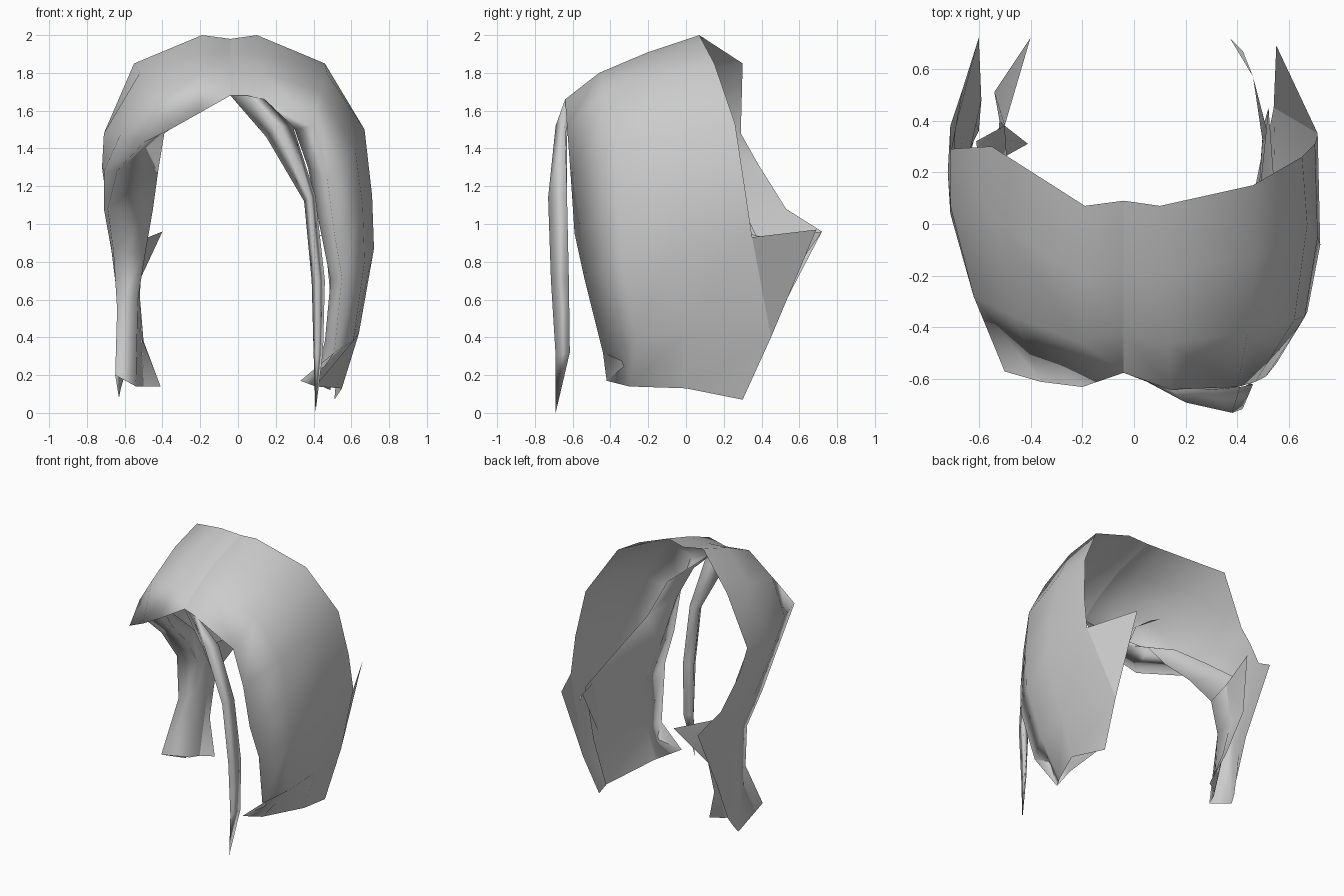
import bpy, bmesh

cube = bpy.data.objects.get("Cube")
if cube:
    bpy.data.objects.remove(cube, do_unlink=True)

# One plain grey for everything
GREY = (0.6, 0.6, 0.6, 1.0)
mat = bpy.data.materials.new("plain grey")
mat.use_nodes = True
mat.diffuse_color = GREY
bsdf = mat.node_tree.nodes["Principled BSDF"]
bsdf.inputs["Base Color"].default_value = GREY
bsdf.inputs["Roughness"].default_value = 0.8


def patch(name, rows, flip=False):
    """Skin a grid of points; repeated points collapse to triangles."""
    bm = bmesh.new()
    grid = [[bm.verts.new(p) for p in row] for row in rows]
    for a, b in zip(grid, grid[1:]):
        for j in range(len(a) - 1):
            f = [a[j], a[j + 1], b[j + 1], b[j]]
            bm.faces.new(f[::-1] if flip else f)
    bmesh.ops.remove_doubles(bm, verts=bm.verts, dist=0.0005)
    for f in bm.faces:
        f.smooth = True
    me = bpy.data.meshes.new(name)
    bm.to_mesh(me)
    bm.free()
    me.materials.append(mat)
    ob = bpy.data.objects.new(name, me)
    bpy.context.collection.objects.link(ob)


def triangle(name, a, b, c):
    patch(name, [[a, b], [c, c]])


# Parting line, back to front
parting = [(-.04, .09, 1.98), (-.04, -.2, 1.9), (-.04, -.42, 1.79), (-.04, -.575, 1.68)]

# Left side: outer sheet from the parting down, each row back to front
left_outer = [
    parting,
    [(.10, .07, 2.0), (.11, -.2, 1.91), (.13, -.46, 1.80), (.14, -.64, 1.66)],
    [(.46, .15, 1.85), (.47, -.12, 1.80), (.44, -.42, 1.70), (.40, -.63, 1.52)],
    [(.65, .26, 1.53), (.67, 0, 1.50), (.62, -.37, 1.40), (.47, -.61, 1.25)],
    [(.70, .31, 1.20), (.71, -.05, 1.15), (.66, -.36, 1.10), (.51, -.59, .95)],
    [(.71, .35, .93), (.72, -.08, .87), (.67, -.34, .80), (.55, -.54, .72)],
    [(.54, .45, .40), (.64, 0, .42), (.61, -.26, .38), (.51, -.44, .32)],
    [(.51, .30, .07), (.55, 0, .13), (.41, -.30, .14), (.33, -.42, .17)],
]
# Inner fold of the left side, front to back
left_inner = [
    [parting[3], parting[3]],
    [(.14, -.64, 1.66), (.14, -.64, 1.66)],
    [(.30, -.52, 1.50), (.42, -.38, 1.42)],
    [(.37, -.42, 1.30), (.51, -.27, 1.18)],
    [(.44, -.32, .95), (.55, .05, 1.02)],
    [(.49, -.22, .70), (.52, .45, .92)],
    [(.46, -.20, .38), (.50, .38, .50)],
    [(.40, -.20, .16), (.49, .25, .12)],
]
patch("left_side_hair", [a + b for a, b in zip(left_outer, left_inner)])
triangle("left_back_point", left_outer[6][0], left_outer[5][0], (.55, .69, .97))
triangle("left_inner_flap", (.46, .57, .93), (.53, .30, .92), (.50, .30, .50))
triangle("left_inner_wisp", (.37, .72, .96), (.42, .67, .95), (.46, .57, .93))

# Right side: outer sheet sweeping back into a narrow lock
right_outer = [
    parting,
    [(-.19, .07, 2.0), (-.20, -.2, 1.91), (-.20, -.46, 1.79), (-.20, -.63, 1.59)],
    [(-.55, .30, 1.85), (-.52, 0, 1.80), (-.46, -.36, 1.70), (-.36, -.61, 1.50)],
    [(-.71, .29, 1.48), (-.71, .07, 1.48), (-.62, -.28, 1.48), (-.50, -.57, 1.43)],
    [(-.71, .38, 1.32), (-.72, .20, 1.30), (-.71, .04, 1.28), (-.64, -.17, 1.28)],
    [(-.66, .53, 1.08), (-.69, .37, 1.08), (-.71, .22, 1.08), (-.69, .08, 1.08)],
    [(-.60, .72, .96), (-.65, .48, .88), (-.67, .34, .86), (-.66, .22, .86)],
    [(-.59, .48, .50), (-.61, .39, .52), (-.63, .30, .54), (-.64, .21, .55)],
    [(-.60, .36, .20), (-.62, .32, .13), (-.63, .28, .08), (-.65, .02, .20)],
]
# Inner fold of the right side, front to back
right_inner = [
    [parting[3], parting[3]],
    [(-.20, -.55, 1.60), (-.20, -.52, 1.61)],
    [(-.33, -.43, 1.52), (-.38, -.38, 1.51)],
    [(-.39, -.32, 1.48), (-.50, -.16, 1.43)],
    [(-.42, -.18, 1.30), (-.58, .06, 1.26)],
    [(-.45, .05, 1.08), (-.61, .32, 1.05)],
    [(-.49, .23, .85), (-.50, .38, .92)],
    [(-.53, .25, .60), (-.52, .40, .62)],
    [(-.54, .20, .14), (-.50, .26, .14)],
]
patch("right_side_hair", [a + b for a, b in zip(right_outer, right_inner)], flip=True)
# Loose inner layer at the back of the right lock
patch("right_inner_flap", [
    [(-.50, .38, .92), (-.40, .72, .96)],
    [(-.52, .40, .62), (-.54, .51, .66)],
    [(-.51, .33, .40), (-.50, .38, .38)],
    [(-.50, .26, .14), (-.41, .31, .14)],
])

# Thin loose strand hanging in front, starting at the parting
strand = [
    [parting[3], (.05, -.61, 1.68), (.14, -.64, 1.66)],
    [(.15, -.63, 1.46), (.20, -.69, 1.52), (.29, -.64, 1.52)],
    [(.35, -.66, 1.12), (.38, -.73, 1.14), (.41, -.63, 1.15)],
    [(.39, -.65, .70), (.42, -.715, .70), (.46, -.62, .70)],
    [(.40, -.66, .32), (.42, -.69, .30), (.45, -.615, .32)],
    [(.41, -.69, 0)] * 3,
]
patch("front_strand", [r + [r[0]] for r in strand], flip=True)
